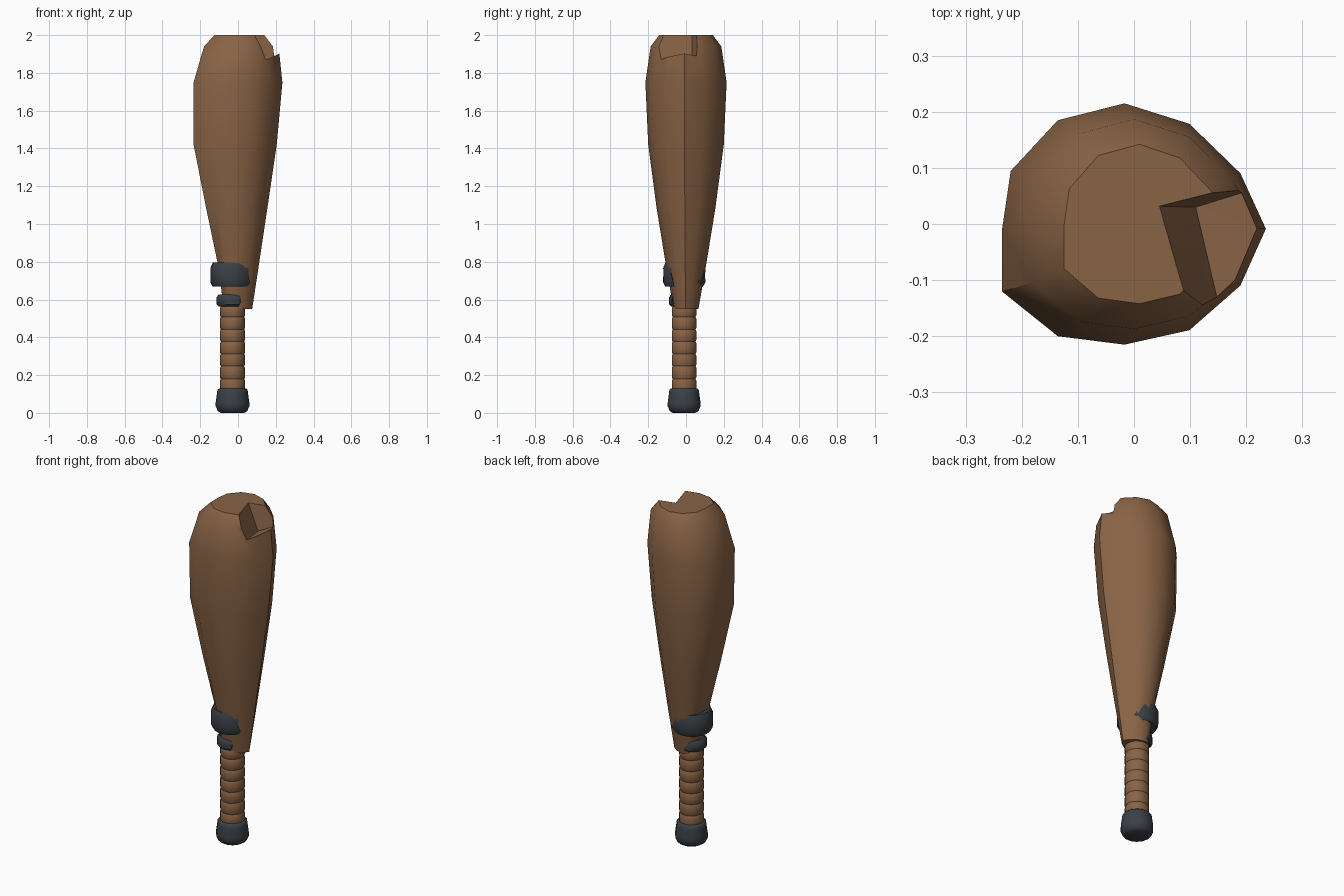
import bpy, bmesh, math
from mathutils import Vector

if "Cube" in bpy.data.objects:
    bpy.data.objects.remove(bpy.data.objects["Cube"])

def material(name, rgb):
    m = bpy.data.materials.new(name)
    m.diffuse_color = (*rgb, 1)
    m.use_nodes = True
    m.node_tree.nodes["Principled BSDF"].inputs["Base Color"].default_value = m.diffuse_color
    return m

WOOD = material("brown wood", (0.25, 0.125, 0.06))
IRON = material("dark iron", (0.042, 0.052, 0.062))
CX, CY = -0.029, -0.01          # handle axis

def finish(name, bm, mat):
    bmesh.ops.recalc_face_normals(bm, faces=bm.faces)
    me = bpy.data.meshes.new(name)
    bm.to_mesh(me)
    bm.free()
    ob = bpy.data.objects.new(name, me)
    bpy.context.collection.objects.link(ob)
    if mat:
        me.materials.append(mat)
    return ob

def smooth(ob, angle):
    bpy.ops.object.select_all(action='DESELECT')
    ob.select_set(True)
    bpy.context.view_layer.objects.active = ob
    bpy.ops.object.shade_smooth_by_angle(angle=math.radians(angle))

def loft(rings):
    """Skin closed rings of points and cap both ends."""
    bm = bmesh.new()
    loops = [[bm.verts.new(p) for p in r] for r in rings]
    n = len(loops[0])
    for a, b in zip(loops, loops[1:]):
        for i in range(n):
            j = (i + 1) % n
            bm.faces.new((a[i], a[j], b[j], b[i]))
    bm.faces.new(loops[0])
    bm.faces.new(loops[-1])
    return bm

def lathe(name, profile, mat, sides=14, angle=40):
    rings = [[(CX + r * math.cos(2 * math.pi * i / sides),
               CY + r * math.sin(2 * math.pi * i / sides), z) for i in range(sides)]
             for r, z in profile]
    ob = finish(name, loft(rings), mat)
    smooth(ob, angle)
    return ob

# Club head: twelve-sided section with a sharp ridge on +x
SECTION = [(1, -.04), (.82, .42), (.46, .83), (0, 1), (-.545, .86), (-.93, .44),
           (-1, -.04), (-1, -.56), (-.545, -.93), (0, -1), (.46, -.88), (.82, -.51)]
# z, left x, middle x, right x, half depth
STATIONS = [(.55, -.075, -.025, .075, .066), (.78, -.105, -.02, .11, .106),
            (1.08, -.168, -.02, .155, .155), (1.42, -.235, -.02, .205, .2),
            (1.75, -.235, -.017, .235, .215), (1.94, -.18, 0, .215, .187),
            (2.0, -.125, .01, .165, .142)]
rings = []
for z, left, mid, right, depth in STATIONS:
    rings.append([(mid + u * ((right - mid) if u > 0 else (mid - left)),
                   v * depth, z) for u, v in SECTION])
head = finish("club_head", loft(rings), WOOD)

# Chipped notch at the top
bm = bmesh.new()
for p in [(.11, .03, 1.851), (.166, -.208, 1.878), (.32, .095, 1.95), (.32, -.25, 1.95),
          (.002, .033, 2.1), (.07, -.2, 2.1), (.32, .095, 2.1), (.32, -.25, 2.1)]:
    bm.verts.new(p)
bmesh.ops.convex_hull(bm, input=bm.verts)
cutter = finish("notch_cutter", bm, None)
cutter.hide_render = True
mod = head.modifiers.new("notch", 'BOOLEAN')
mod.operation = 'DIFFERENCE'
mod.solver = 'EXACT'
mod.object = cutter
bpy.context.view_layer.update()
cut = bpy.data.meshes.new_from_object(head.evaluated_get(bpy.context.evaluated_depsgraph_get()))
head.modifiers.clear()
head.data = cut
bpy.data.objects.remove(cutter)
for i in reversed(range(1, len(cut.materials))):
    cut.materials.pop(index=i)
smooth(head, 46)

# Wrapped grip: a stack of slightly barrelled bands
levels = [.11, .18, .247, .312, .377, .442, .507, .565]
for i, (a, b) in enumerate(zip(levels, levels[1:])):
    lathe(f"grip_band_{i + 1}", [(.062, a), (.067, a + .01), (.067, b - .01), (.062, b)], WOOD)

# Iron pommel
lathe("pommel", [(.062, 0), (.078, .01), (.089, .035), (.089, .055),
                 (.082, .105), (.08, .122), (.07, .13)], IRON, angle=50)

def collar(name, ri, ro, z0, z1, start, end, trims, steps=14):
    """Open ring; trims hold the ragged end offset (degrees) for each profile row."""
    h = z1 - z0
    prof = [(ri, z0), (ro - .012, z0), (ro, z0 + .18 * h), (ro, z0 + .5 * h),
            (ro, z0 + .78 * h), (ro - .012, z1), (ri, z1)]
    rings = []
    for s in range(steps + 1):
        t = s / steps
        ring = []
        for (r, z), trim in zip(prof, trims):
            a = math.radians((start + trim) * (1 - t) + (end - trim) * t)
            ring.append((CX - .005 + r * math.cos(a), CY + r * math.sin(a), z))
        rings.append(ring)
    ob = finish(name, loft(rings), IRON)
    smooth(ob, 45)

# Broken iron collars, open toward the ridge
collar("large_collar", .07, .112, .668, .795, 22, 330, (4, 2, 0, 8, 6, 18, 18))
collar("small_collar", .05, .079, .562, .628, 48, 308, (8, 8, 4, 0, 2, -4, -4))
